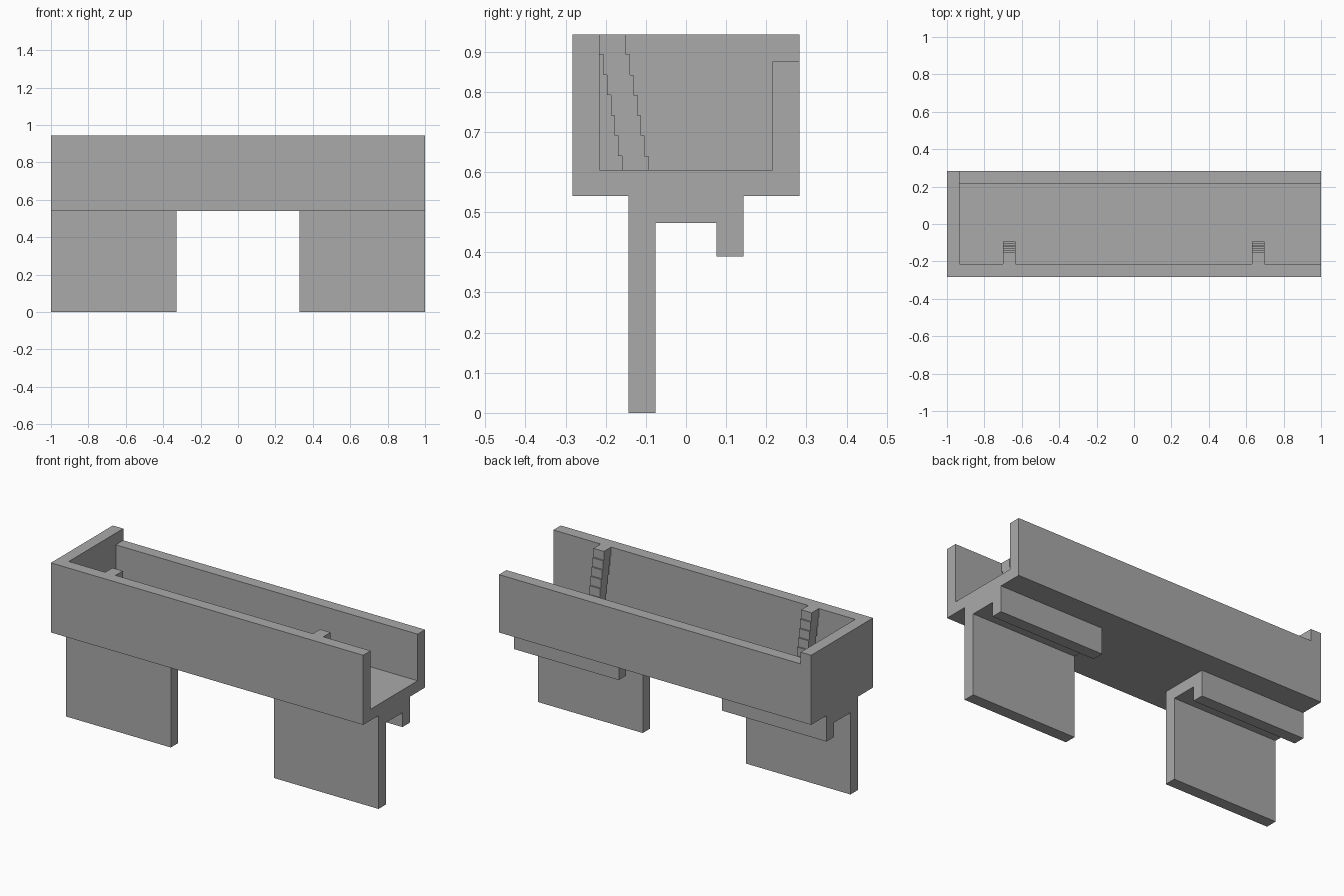
import bpy
import bmesh
from mathutils import Vector

cube = bpy.data.objects.get("Cube")
if cube:
    bpy.data.objects.remove(cube, do_unlink=True)

grey = bpy.data.materials.new("plain grey")
grey.use_nodes = True
colour = (0.4, 0.4, 0.4, 1)
grey.diffuse_color = colour
grey.node_tree.nodes["Principled BSDF"].inputs["Base Color"].default_value = colour


def extrude_x(name, profile, x0, x1):
    """Extrude a (y, z) outline along x."""
    bm = bmesh.new()
    face = bm.faces.new([bm.verts.new((x0, y, z)) for y, z in profile])
    result = bmesh.ops.extrude_face_region(bm, geom=[face])
    moved = [v for v in result["geom"] if isinstance(v, bmesh.types.BMVert)]
    bmesh.ops.translate(bm, verts=moved, vec=Vector((x1 - x0, 0, 0)))
    bmesh.ops.recalc_face_normals(bm, faces=bm.faces)
    mesh = bpy.data.meshes.new(name)
    bm.to_mesh(mesh)
    bm.free()
    mesh.materials.append(grey)
    obj = bpy.data.objects.new(name, mesh)
    bpy.context.collection.objects.link(obj)
    return obj


def rectangle(y0, y1, z0, z1):
    return [(y0, z0), (y1, z0), (y1, z1), (y0, z1)]


HALF, INNER = 0.283, 0.215
BOTTOM, FLOOR, BACK_TOP, TOP = 0.54, 0.605, 0.875, 0.943
END = -0.933

# Trough: a block with its channel and lowered back wall cut out, one end closed
trough = extrude_x("trough", rectangle(-HALF, HALF, BOTTOM, TOP), -1, 1)
channel = [(-INNER, FLOOR), (INNER, FLOOR), (INNER, BACK_TOP),
           (HALF + 0.1, BACK_TOP), (HALF + 0.1, TOP + 0.1), (-INNER, TOP + 0.1)]
cutter = extrude_x("channel_cutter", channel, END, 1.1)
cutter.hide_render = True
cut = trough.modifiers.new("channel", "BOOLEAN")
cut.operation = "DIFFERENCE"
cut.solver = "EXACT"
cut.object = cutter
bpy.context.view_layer.objects.active = trough
bpy.ops.object.modifier_apply(modifier=cut.name)
bpy.data.objects.remove(cutter, do_unlink=True)

# Hooked brackets: long front leg, bridge and short back lip
hook = [(-0.143, 0), (-0.076, 0), (-0.076, 0.473), (0.076, 0.473),
        (0.076, 0.39), (0.143, 0.39), (0.143, BOTTOM), (-0.143, BOTTOM)]
for side, x0, x1 in (("right", -1, -0.33), ("left", 0.33, 1)):
    extrude_x(side + "_bracket", hook, x0, x1)

# Stepped ribs leaning away from the front wall
STEPS, RISE, SHIFT, DEPTH = 7, 0.0505, 0.0092, 0.066
front_edge, back_edge = [], []
for i in range(STEPS):
    y = -INNER + SHIFT * i
    for z in (TOP - RISE * i, max(TOP - RISE * (i + 1), FLOOR)):
        front_edge.append((y, z))
        back_edge.append((y + DEPTH, z))
for side, x0 in (("right", -0.7), ("left", 0.63)):
    extrude_x(side + "_rib", front_edge + back_edge[::-1], x0, x0 + 0.067)
